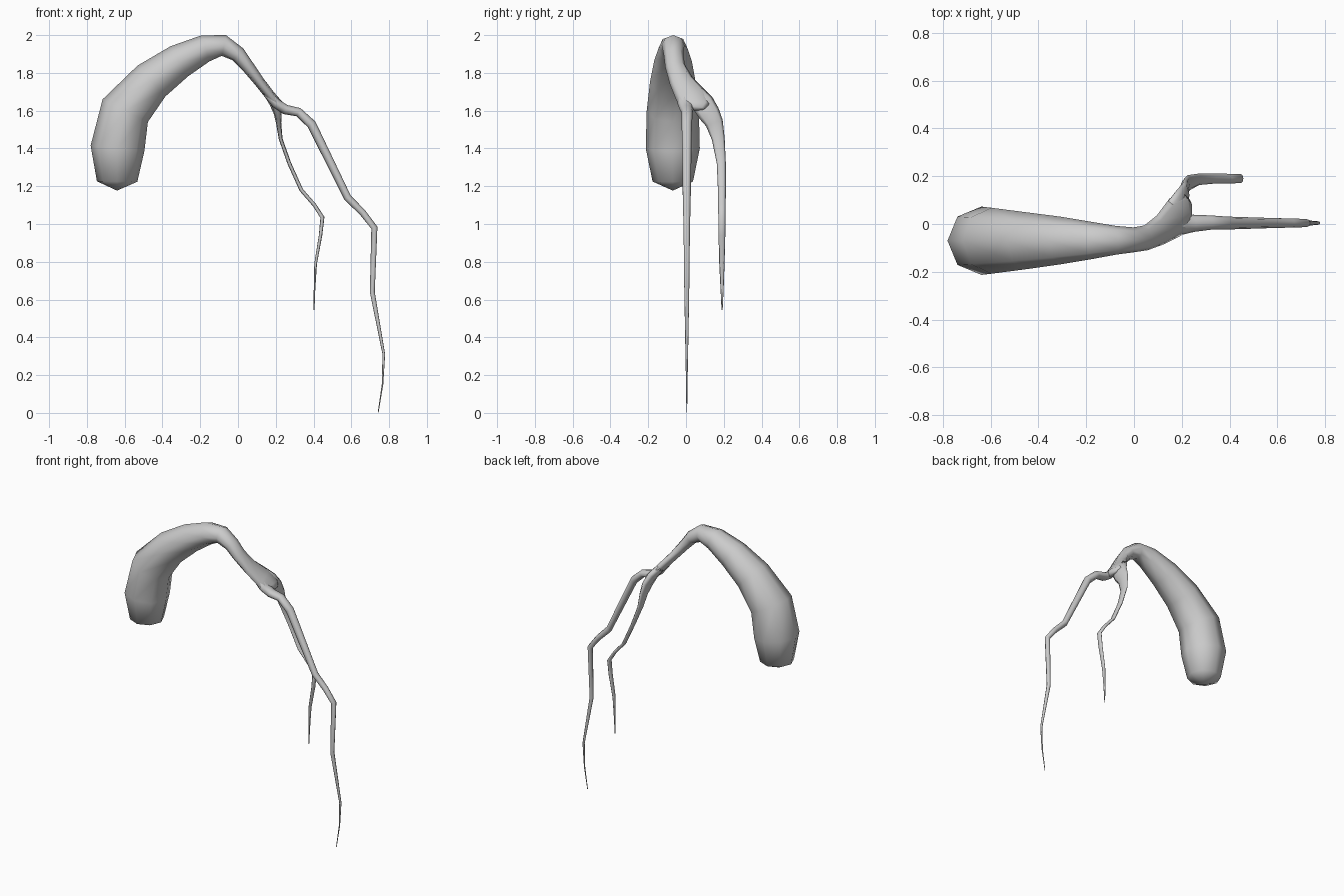
import bpy, bmesh
from math import sin, cos, pi
from mathutils import Vector


def loft(name, stations, sides=8):
    """Closed tube through stations (x, y, z, radius in y, radius across)."""
    pts = [Vector(s[:3]) for s in stations]
    bm = bmesh.new()
    rings = []
    for i, (p, s) in enumerate(zip(pts, stations)):
        a, b = pts[max(i - 1, 0)], pts[min(i + 1, len(pts) - 1)]
        t = (p - a).normalized() + (b - p).normalized()
        t.normalize()
        side = Vector((0, 1, 0))
        side = (side - t * side.dot(t)).normalized()
        up = t.cross(side)
        rings.append([bm.verts.new(p + side * s[3] * cos(2 * pi * k / sides)
                                   + up * s[4] * sin(2 * pi * k / sides))
                      for k in range(sides)])
    for r, q in zip(rings, rings[1:]):
        for k in range(sides):
            n = (k + 1) % sides
            bm.faces.new((r[k], r[n], q[n], q[k]))
    # shallow pointed caps
    for ring, tip in ((rings[0], pts[0] + (pts[0] - pts[1]).normalized() * stations[0][4] * 0.45),
                      (rings[-1], pts[-1] + (pts[-1] - pts[-2]).normalized() * stations[-1][4] * 0.45)):
        v = bm.verts.new(tip)
        for k in range(sides):
            bm.faces.new((ring[k], ring[(k + 1) % sides], v))
    bmesh.ops.recalc_face_normals(bm, faces=bm.faces)
    for f in bm.faces:
        f.smooth = True
    me = bpy.data.meshes.new(name)
    bm.to_mesh(me)
    bm.free()
    ob = bpy.data.objects.new(name, me)
    bpy.context.collection.objects.link(ob)
    return ob


# Heavy drooping bulb that narrows over the arch and flattens into the fork
loft("bulb_body", [
    (-0.64, -0.07, 1.225, 0.107, 0.107),
    (-0.638, -0.07, 1.40, 0.143, 0.143),
    (-0.597, -0.07, 1.60, 0.138, 0.134),
    (-0.458, -0.07, 1.757, 0.120, 0.110),
    (-0.310, -0.069, 1.862, 0.100, 0.092),
    (-0.172, -0.069, 1.930, 0.077, 0.072),
    (-0.075, -0.068, 1.945, 0.060, 0.056),
    (0.0, -0.066, 1.898, 0.052, 0.042),
    (0.05, -0.058, 1.836, 0.053, 0.034),
    (0.11, -0.025, 1.757, 0.065, 0.028),
    (0.17, 0.028, 1.680, 0.086, 0.027),
    (0.215, 0.047, 1.630, 0.080, 0.026),
    (0.232, 0.045, 1.612, 0.055, 0.015),
])

# Long front tendril
loft("long_tendril", [
    (0.15, -0.015, 1.700, 0.035, 0.022),
    (0.20, -0.005, 1.640, 0.040, 0.026),
    (0.25, 0.003, 1.606, 0.036, 0.026),
    (0.32, 0.006, 1.592, 0.030, 0.024),
    (0.39, 0.004, 1.527, 0.027, 0.025),
    (0.58, 0.004, 1.140, 0.021, 0.020),
    (0.66, 0.004, 1.060, 0.019, 0.018),
    (0.722, 0.004, 0.980, 0.017, 0.017),
    (0.711, 0.004, 0.640, 0.013, 0.013),
    (0.772, 0.004, 0.310, 0.007, 0.007),
    (0.765, 0.004, 0.150, 0.004, 0.004),
    (0.742, 0.004, 0.002, 0.002, 0.002),
])

# Short rear tendril, flattened where it leaves the fork
loft("short_tendril", [
    (0.16, 0.050, 1.690, 0.055, 0.024),
    (0.192, 0.088, 1.640, 0.062, 0.026),
    (0.211, 0.122, 1.585, 0.058, 0.021),
    (0.215, 0.150, 1.535, 0.047, 0.014),
    (0.226, 0.171, 1.450, 0.034, 0.010),
    (0.272, 0.187, 1.320, 0.024, 0.010),
    (0.335, 0.190, 1.180, 0.021, 0.010),
    (0.405, 0.190, 1.100, 0.020, 0.010),
    (0.447, 0.190, 1.035, 0.019, 0.011),
    (0.437, 0.190, 0.940, 0.018, 0.009),
    (0.411, 0.190, 0.790, 0.014, 0.007),
    (0.405, 0.191, 0.650, 0.008, 0.004),
    (0.403, 0.191, 0.545, 0.003, 0.002),
])
